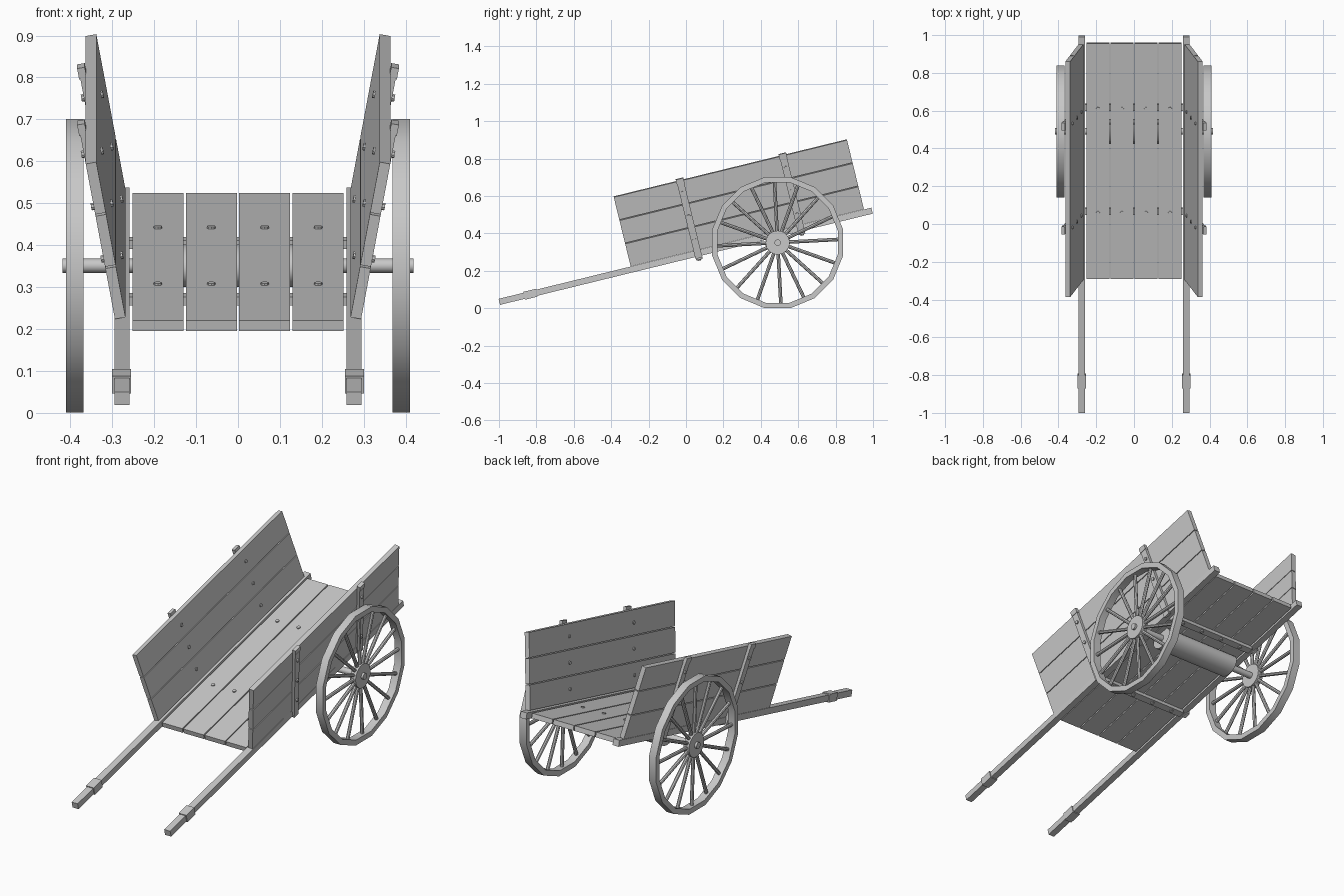
import bpy, bmesh
from math import radians, pi, sin, cos
from mathutils import Matrix, Vector

cube = bpy.data.objects.get("Cube")
if cube:
    bpy.data.objects.remove(cube, do_unlink=True)

grey = bpy.data.materials.new("plain grey")
grey.use_nodes = True
COLOUR = (0.58, 0.58, 0.58, 1)
grey.diffuse_color = COLOUR
grey.node_tree.nodes["Principled BSDF"].inputs["Base Color"].default_value = COLOUR

TILT = Matrix.Rotation(radians(13.75), 4, "X")
AXLE = Vector((0, 0.49, 0.351))


def finish(name, bm, smooth=False):
    bmesh.ops.recalc_face_normals(bm, faces=bm.faces)
    mesh = bpy.data.meshes.new(name)
    bm.to_mesh(mesh)
    bm.free()
    mesh.materials.append(grey)
    obj = bpy.data.objects.new(name, mesh)
    bpy.context.collection.objects.link(obj)
    if smooth:
        bpy.ops.object.select_all(action="DESELECT")
        obj.select_set(True)
        bpy.context.view_layer.objects.active = obj
        bpy.ops.object.shade_smooth_by_angle(angle=radians(35))
    return obj


def box(bm, frame, xs, ys, zs):
    """Add a box spanning three ranges in the given frame."""
    mid = Vector([(a + b) / 2 for a, b in (xs, ys, zs)])
    size = [abs(b - a) for a, b in (xs, ys, zs)]
    bmesh.ops.create_cube(bm, size=1, matrix=frame @ Matrix.Translation(mid) @ Matrix.Diagonal((*size, 1)))


def rod(bm, frame, start, end, radius, sides):
    """Add a capped cylinder between two points in the given frame."""
    start, end = Vector(start), Vector(end)
    turn = (end - start).to_track_quat("Z", "Y").to_matrix().to_4x4()
    bmesh.ops.create_cone(bm, cap_ends=True, segments=sides, radius1=radius, radius2=radius,
                          depth=(end - start).length,
                          matrix=frame @ Matrix.Translation((start + end) / 2) @ turn)


# Floor planks, cross beams and floor bolts
STATIONS = (0.131, 0.697)
PITCH = 0.1275
floor, beams, bolts = bmesh.new(), bmesh.new(), bmesh.new()
for i in range(4):
    x = (i - 1.5) * PITCH
    box(floor, TILT, (x - 0.0608, x + 0.0608), (-0.23, 1.052), (0.257, 0.283))
    for u in STATIONS:
        rod(bolts, TILT, (x, u, 0.23), (x, u, 0.288), 0.01, 8)
for u in STATIONS:
    box(beams, TILT, (-0.262, 0.262), (u - 0.018, u + 0.018), (0.236, 0.2575))
finish("floor_planks", floor)
finish("cross_beams", beams)
finish("floor_bolts", bolts)


def ring(bm, sides, outer, inner, x0, x1):
    """Add a polygonal wheel rim around the axle."""
    loops = []
    for k in range(sides):
        a = 2 * pi * (k + 0.5) / sides
        loops.append([bm.verts.new(AXLE + Vector((x, r * cos(a), r * sin(a))))
                      for x, r in ((x0, outer), (x1, outer), (x1, inner), (x0, inner))])
    for k in range(sides):
        a, b = loops[k], loops[(k + 1) % sides]
        for j in range(4):
            n = (j + 1) % 4
            bm.faces.new((a[j], a[n], b[n], b[j]))


for label, side in (("left", 1), ("right", -1)):
    # Long shaft with a grip sleeve
    shaft = bmesh.new()
    box(shaft, TILT, (side * 0.259, side * 0.295), (-0.961, 1.09), (0.254, 0.287))
    box(shaft, TILT, (side * 0.255, side * 0.300), (-0.825, -0.755), (0.249, 0.292))
    finish(label + "_shaft", shaft)

    # Flared side boards, with outer struts and through bolts
    flare = TILT @ Matrix.Translation((side * 0.281, 0, 0.29)) @ Matrix.Rotation(side * radians(10.35), 4, "Y")
    boards, struts, pins = bmesh.new(), bmesh.new(), bmesh.new()
    for i in range(3):
        low = i * 0.1305
        box(boards, flare, (-0.0128, 0.0128), (-0.234, 1.05), (low, low + 0.126))
        for u in STATIONS:
            h = low + 0.063
            rod(pins, flare, (-side * 0.018, u, h), (side * 0.035, u, h), 0.009, 8)
    for u in STATIONS:
        box(struts, flare, (side * 0.0125, side * 0.028), (u - 0.019, u + 0.019), (-0.042, 0.40))
        box(struts, flare, (side * 0.0125, side * 0.031), (u - 0.021, u + 0.021), (0.375, 0.402))
    finish(label + "_side_boards", boards)
    finish(label + "_side_struts", struts)
    finish(label + "_side_bolts", pins)

    # Spoked wheel
    rim, hub, spokes = bmesh.new(), bmesh.new(), bmesh.new()
    ring(rim, 16, 0.357, 0.328, side * 0.368, side * 0.410)
    centre = Matrix.Translation(AXLE)
    rod(hub, centre, (side * 0.372, 0, 0), (side * 0.406, 0, 0), 0.064, 24)
    for k in range(16):
        a = 2 * pi * k / 16 + radians(3)
        d = Vector((0, cos(a), sin(a)))
        off = Vector((side * 0.389, 0, 0))
        rod(spokes, centre, off + d * 0.05, off + d * 0.333, 0.0095, 8)
    finish(label + "_wheel_rim", rim, True)
    finish(label + "_wheel_hub", hub, True)
    finish(label + "_wheel_spokes", spokes, True)

# Axle and the wide drum around its middle
axle = bmesh.new()
rod(axle, Matrix.Translation(AXLE), (-0.418, 0, 0), (0.418, 0, 0), 0.017, 20)
finish("axle", axle, True)
drum = bmesh.new()
squash = Matrix.Translation(AXLE) @ TILT @ Matrix.Diagonal((1, 1, 0.75, 1))
rod(drum, squash, (-0.225, 0, 0), (0.225, 0, 0), 0.066, 32)
finish("axle_drum", drum, True)
